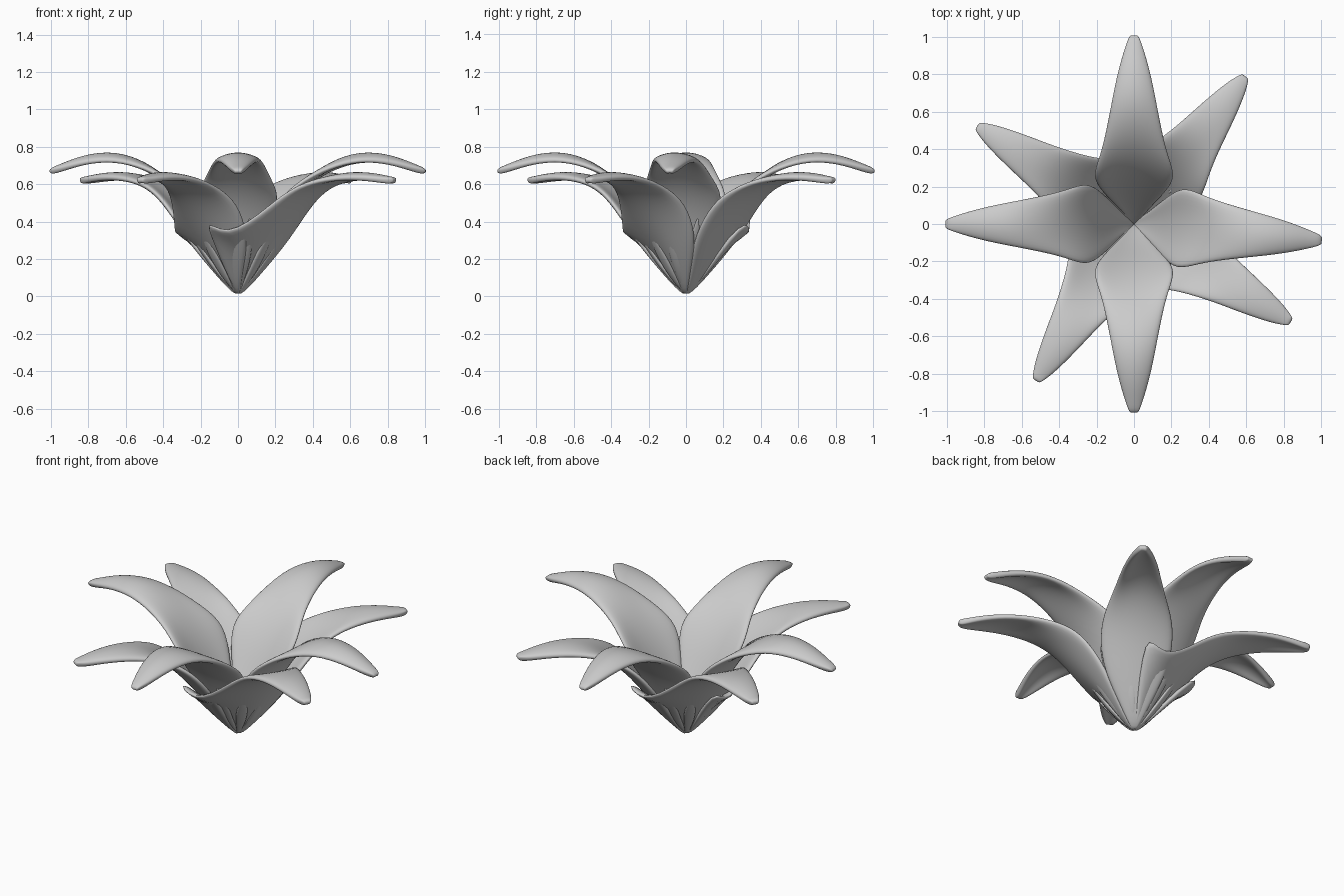
import bpy
from math import radians, cos, sin

# rows: distance from centre, height of midline, half width, edge lift
INNER = [(0.00, 0.01, 0.010, 0.00), (0.09, 0.15, 0.085, 0.03), (0.17, 0.30, 0.17, 0.07),
         (0.25, 0.45, 0.23, 0.08), (0.36, 0.60, 0.185, 0.02), (0.50, 0.71, 0.15, -0.02),
         (0.66, 0.765, 0.12, -0.035), (0.82, 0.745, 0.085, -0.03), (0.95, 0.69, 0.045, -0.015),
         (1.01, 0.665, 0.02, 0.0)]
OUTER = [(0.00, 0.01, 0.010, 0.00), (0.11, 0.14, 0.11, 0.03), (0.21, 0.27, 0.20, 0.06),
         (0.33, 0.43, 0.21, 0.07), (0.45, 0.55, 0.165, 0.03), (0.58, 0.63, 0.13, -0.01),
         (0.74, 0.655, 0.10, -0.02), (0.88, 0.64, 0.065, -0.015), (0.95, 0.625, 0.04, -0.01),
         (0.99, 0.62, 0.02, 0.0)]
LEAF = [(0.02, 0.03, 0.008, 0.0), (0.12, 0.13, 0.028, 0.01), (0.20, 0.24, 0.036, 0.01),
        (0.26, 0.34, 0.022, 0.005), (0.30, 0.42, 0.005, 0.0)]
# flared base corner on the clockwise edge: row -> (along, across, height)
FLARE = {1: (0.00, -0.41, 0.48), 2: (0.11, -0.33, 0.29), 3: (0.34, -0.20, 0.50)}


def petal(name, rows, angle, thick, cols=5, flare=None, scale=1.0):
    a = radians(angle)
    verts, faces = [], []
    for i, (r, z, w, lift) in enumerate(rows):
        for j in range(cols):
            t = 2 * j / (cols - 1) - 1
            p = [r, w * t, z + lift * t * t]
            if flare and i in flare and t < 0:
                f = flare[i]
                k = -t
                p = [r + (f[0] - r) * k, f[1] * k, z + (f[2] - z) * k * k]
            x, y = p[0] * scale, p[1]
            verts.append((x * cos(a) - y * sin(a), x * sin(a) + y * cos(a), p[2] * scale))
    for i in range(len(rows) - 1):
        for j in range(cols - 1):
            q = i * cols + j
            faces.append((q, q + cols, q + cols + 1, q + 1))
    me = bpy.data.meshes.new(name)
    me.from_pydata(verts, [], faces)
    for f in me.polygons:
        f.use_smooth = True
    ob = bpy.data.objects.new(name, me)
    bpy.context.collection.objects.link(ob)
    s = ob.modifiers.new("thickness", 'SOLIDIFY')
    s.thickness = thick
    s.offset = 0
    m = ob.modifiers.new("smooth", 'SUBSURF')
    m.levels = m.render_levels = 2
    return ob


# upper ring of petals
for n, ang in enumerate((-5, 90, 180, 270)):
    petal(f"inner_petal_{n + 1}", INNER, ang, 0.035)

# lower ring of petals, three with a flared base corner
for n, ang in enumerate((53, 148, 238, -32)):
    petal(f"outer_petal_{n + 1}", OUTER, ang, 0.035, flare=FLARE if n else None)

# small leaves around the base
for n in range(12):
    petal(f"base_leaf_{n + 1}", LEAF, n * 30 + 12, 0.018, cols=3, scale=(1.0, 0.9, 1.04)[n % 3])
